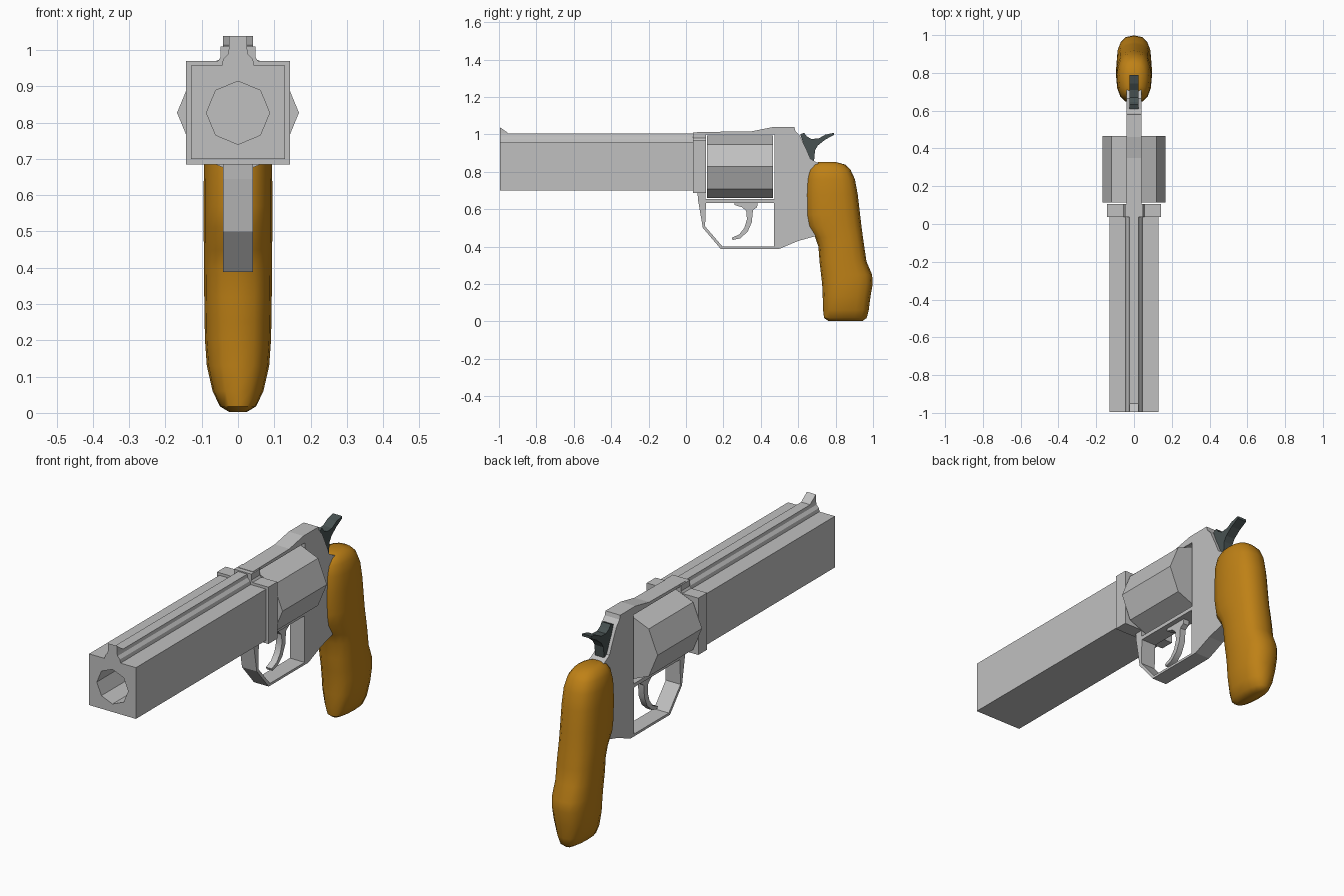
import bpy, bmesh, math

if "Cube" in bpy.data.objects:
    bpy.data.objects.remove(bpy.data.objects["Cube"])


def material(name, rgb):
    m = bpy.data.materials.new(name)
    m.diffuse_color = (*rgb, 1)
    m.use_nodes = True
    m.node_tree.nodes["Principled BSDF"].inputs["Base Color"].default_value = m.diffuse_color
    return m


STEEL = material("light steel", (0.53, 0.53, 0.53))
WOOD = material("amber wood", (0.52, 0.22, 0.008))
DARK = material("dark steel", (0.065, 0.085, 0.085))


def finish(name, bm, mat, smooth=None):
    bmesh.ops.remove_doubles(bm, verts=bm.verts, dist=0.0005)
    bmesh.ops.recalc_face_normals(bm, faces=bm.faces)
    me = bpy.data.meshes.new(name)
    bm.to_mesh(me)
    bm.free()
    me.materials.append(mat)
    ob = bpy.data.objects.new(name, me)
    bpy.context.collection.objects.link(ob)
    for p in me.polygons:
        p.use_smooth = False
    if smooth:
        bpy.ops.object.select_all(action='DESELECT')
        ob.select_set(True)
        bpy.context.view_layer.objects.active = ob
        bpy.ops.object.shade_smooth_by_angle(angle=math.radians(smooth))
    return ob


def plate(name, loops, axis, a, b, mat=STEEL, smooth=None):
    """Extrude an outline (inner loops become holes) along x or y from a to b."""
    cu = bpy.data.curves.new(name + "_outline", 'CURVE')
    cu.dimensions = '2D'
    cu.fill_mode = 'BOTH'
    cu.extrude = (b - a) / 2
    for pts in loops:
        s = cu.splines.new('POLY')
        s.points.add(len(pts) - 1)
        for p, (u, v) in zip(s.points, pts):
            p.co = (u, v, 0, 1)
        s.use_cyclic_u = True
    tmp = bpy.data.objects.new(name + "_outline", cu)
    bpy.context.collection.objects.link(tmp)
    dg = bpy.context.evaluated_depsgraph_get()
    dg.update()
    me = bpy.data.meshes.new_from_object(tmp.evaluated_get(dg))
    bm = bmesh.new()
    bm.from_mesh(me)
    bpy.data.objects.remove(tmp)
    bpy.data.curves.remove(cu)
    bpy.data.meshes.remove(me)
    mid = (a + b) / 2
    for v in bm.verts:
        u, w, t = v.co
        v.co = (t + mid, u, w) if axis == 'x' else (u, t + mid, w)
    return finish(name, bm, mat, smooth)


def rect(u0, u1, v0, v1):
    return [(u0, v0), (u1, v0), (u1, v1), (u0, v1)]


def octagon(r, z):
    return [(r * math.cos(i * math.pi / 4), z + r * math.sin(i * math.pi / 4)) for i in range(8)]


def mirrored(half):
    return half + [(-x, z) for x, z in reversed(half)]


AXIS_Z = 0.827

# Barrel with octagonal bore, top rib and front sight
plate("barrel", [rect(-0.13, 0.13, 0.70, 0.957), octagon(0.087, AXIS_Z)], 'y', -0.995, 0.05)
plate("barrel_rib", [mirrored([(0.045, 0.955), (0.041, 0.974), (0.028, 0.988), (0.025, 1.004)])],
      'y', -0.995, 0.04)
plate("front_sight", [[(-0.995, 1.0), (-0.945, 1.0), (-0.955, 1.01), (-0.995, 1.038)]],
      'x', -0.025, 0.025)

# Collar joining the barrel to the frame
plate("collar", [mirrored([(0.143, 0.685), (0.143, 0.97), (0.055, 0.97), (0.048, 0.98), (0.048, 1.01)])],
      'y', 0.037, 0.107)

# Eight-sided cylinder
plate("cylinder", [octagon(0.168, AXIS_Z)], 'y', 0.113, 0.465)

# Frame with cylinder window and trigger guard opening
frame = [(0.06, 0.70), (0.065, 0.645), (0.09, 0.50), (0.185, 0.388), (0.50, 0.388),
         (0.60, 0.43), (0.69, 0.455), (0.76, 0.55), (0.76, 0.82), (0.69, 0.855),
         (0.665, 0.87), (0.648, 0.91), (0.61, 0.99), (0.585, 1.018), (0.58, 1.038),
         (0.46, 1.038), (0.35, 1.016), (0.06, 1.012)]
window = rect(0.105, 0.474, 0.653, 0.999)
guard = [(0.107, 0.634), (0.47, 0.634), (0.47, 0.40), (0.195, 0.40), (0.102, 0.508)]
plate("frame", [frame, window, guard], 'x', -0.041, 0.041)

# Trigger
plate("trigger", [[(0.26, 0.64), (0.26, 0.622), (0.30, 0.61), (0.322, 0.59), (0.326, 0.545),
                   (0.312, 0.50), (0.285, 0.465), (0.245, 0.447), (0.25, 0.435), (0.29, 0.444),
                   (0.33, 0.48), (0.352, 0.53), (0.358, 0.595), (0.38, 0.61), (0.385, 0.64)]],
      'x', -0.016, 0.016, STEEL, 40)

# Hammer with its thumb spur
plate("hammer", [[(0.61, 1.0), (0.632, 1.008), (0.645, 0.99), (0.67, 0.975), (0.71, 0.978),
                  (0.745, 0.998), (0.79, 1.008), (0.79, 0.996), (0.745, 0.972), (0.705, 0.94),
                  (0.69, 0.915), (0.685, 0.86), (0.655, 0.86), (0.64, 0.91), (0.625, 0.96)]],
      'x', -0.025, 0.025, DARK)

# Grip lofted from rounded sections: height, front, back, half width
sections = [(0.003, 0.76, 0.945, 0.025), (0.018, 0.738, 0.966, 0.05), (0.06, 0.733, 0.977, 0.07),
            (0.13, 0.731, 0.986, 0.086), (0.20, 0.728, 0.998, 0.091), (0.25, 0.722, 0.995, 0.092),
            (0.32, 0.714, 0.965, 0.093), (0.40, 0.708, 0.953, 0.094), (0.45, 0.69, 0.946, 0.094),
            (0.51, 0.652, 0.938, 0.095), (0.57, 0.641, 0.931, 0.095), (0.68, 0.64, 0.918, 0.094),
            (0.76, 0.644, 0.903, 0.09), (0.81, 0.656, 0.88, 0.08), (0.838, 0.675, 0.852, 0.062),
            (0.852, 0.71, 0.80, 0.035)]
SIDES = 16


def power(c, e):
    return math.copysign(abs(c) ** e, c)


bm = bmesh.new()
rings = []
for z, front, back, w in sections:
    ring = []
    for i in range(SIDES):
        t = 2 * math.pi * i / SIDES
        y = (front + back) / 2 + (back - front) / 2 * power(math.sin(t), 0.85)
        ring.append(bm.verts.new((w * power(math.cos(t), 0.75), y, z)))
    rings.append(ring)
for lo, hi in zip(rings, rings[1:]):
    for i in range(SIDES):
        j = (i + 1) % SIDES
        bm.faces.new((lo[i], lo[j], hi[j], hi[i]))
bm.faces.new(rings[0])
bm.faces.new(rings[-1])
finish("grip", bm, WOOD, 40)
